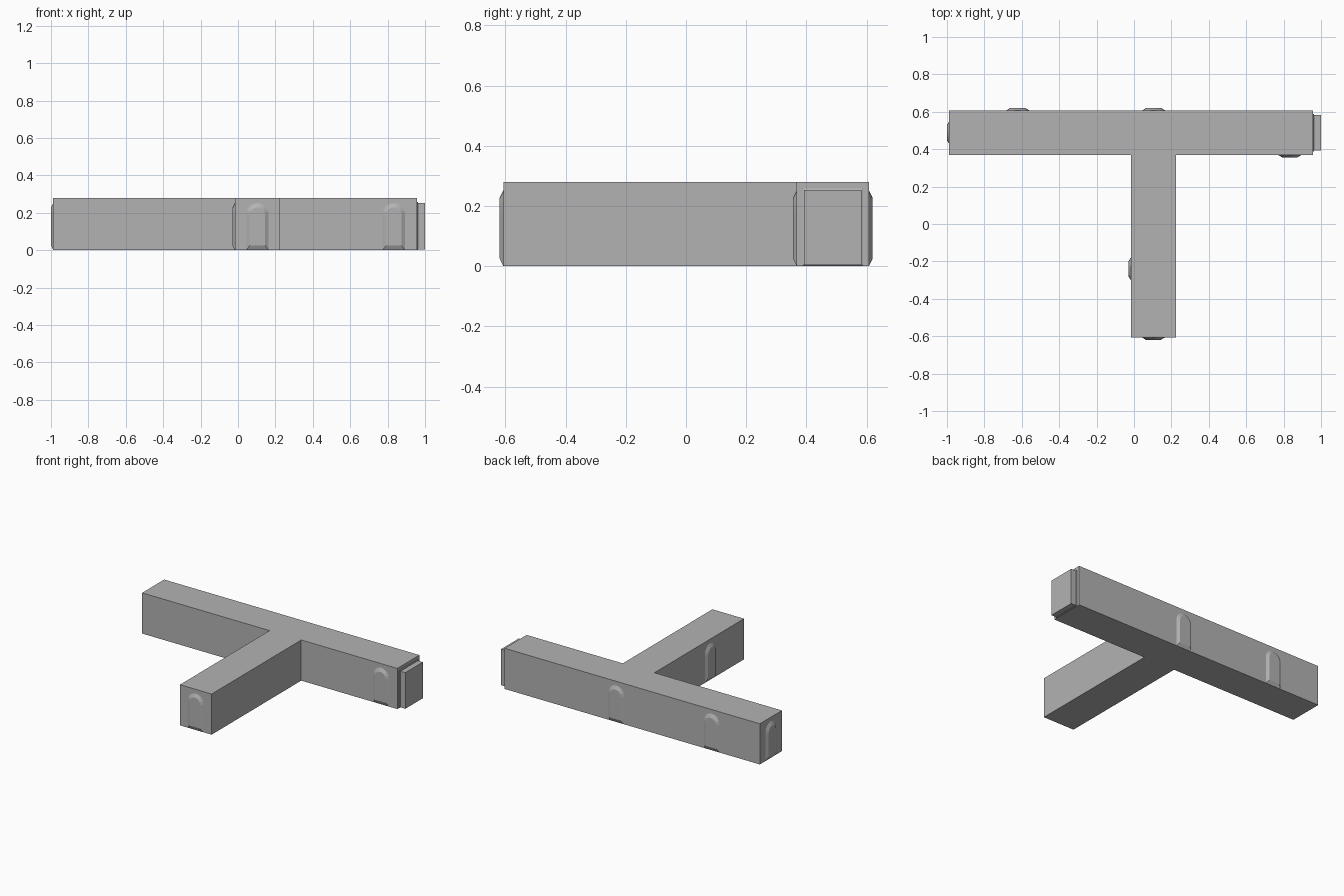
import bpy, bmesh, math
from mathutils import Matrix, Vector

if "Cube" in bpy.data.objects:
    bpy.data.objects.remove(bpy.data.objects["Cube"])

grey = bpy.data.materials.new("plain grey")
grey.diffuse_color = (0.45, 0.45, 0.45, 1)
grey.use_nodes = True
grey.node_tree.nodes["Principled BSDF"].inputs["Base Color"].default_value = grey.diffuse_color


def loft(name, rings, matrix=Matrix()):
    """Closed solid skinned between rings of equal point count."""
    bm = bmesh.new()
    loops = [[bm.verts.new(matrix @ Vector(p)) for p in ring] for ring in rings]
    n = len(loops[0])
    for a, b in zip(loops, loops[1:]):
        for i in range(n):
            j = (i + 1) % n
            bm.faces.new((a[i], a[j], b[j], b[i]))
    bm.faces.new(loops[0][::-1])
    bm.faces.new(loops[-1])
    bmesh.ops.recalc_face_normals(bm, faces=bm.faces)
    mesh = bpy.data.meshes.new(name)
    bm.to_mesh(mesh)
    bm.free()
    mesh.materials.append(grey)
    obj = bpy.data.objects.new(name, mesh)
    bpy.context.collection.objects.link(obj)
    return obj


# T-shaped corridor body
L, R, F, B = -0.988, 0.956, -0.607, 0.608
S0, S1, J = -0.017, 0.224, 0.368
H = 0.28
tee = [(L, B), (L, J), (S0, J), (S0, F), (S1, F), (S1, J), (R, J), (R, B)]
loft("t_corridor", [[(x, y, z) for x, y in tee] for z in (0, H)])


# Connector plug on the right end, slightly flared at its root
def plug_ring(x, inset):
    y0, y1, z0, z1 = 0.387 + inset, 0.588 - inset, 0.002 + inset / 2, 0.258 - inset
    return [(x, y0, z0), (x, y1, z0), (x, y1, z1), (x, y0, z1)]


loft("end_plug", [plug_ring(R - 0.01, 0), plug_ring(R + 0.005, 0),
                  plug_ring(R + 0.007, 0.005), plug_ring(1.0, 0.005)])


# Raised arched doors with sloped rims
def arch(half, bottom, top, depth, segments=8):
    """Arch outline in local x/z, facing local -y."""
    spring = top - half
    pts = [(-half, -depth, bottom), (half, -depth, bottom)]
    for i in range(segments + 1):
        a = math.pi * i / segments
        pts.append((half * math.cos(a), -depth, spring + half * math.sin(a)))
    return pts


doors = {  # name: (x, y, turn about z in degrees)
    "stem_front_door": (0.104, F, 0),
    "bar_front_door": (0.833, J, 0),
    "bar_back_door_left": (-0.622, B, 180),
    "bar_back_door_middle": (0.105, B, 180),
    "bar_end_door": (L, 0.488, -90),
    "stem_side_door": (S0, -0.24, -90),
}
for name, (x, y, turn) in doors.items():
    place = Matrix.Translation((x, y, 0)) @ Matrix.Rotation(math.radians(turn), 4, 'Z')
    loft(name, [arch(0.06, 0.0, 0.252, -0.004), arch(0.06, 0.0, 0.252, 0),
                arch(0.041, 0.025, 0.228, 0.012)], place)
